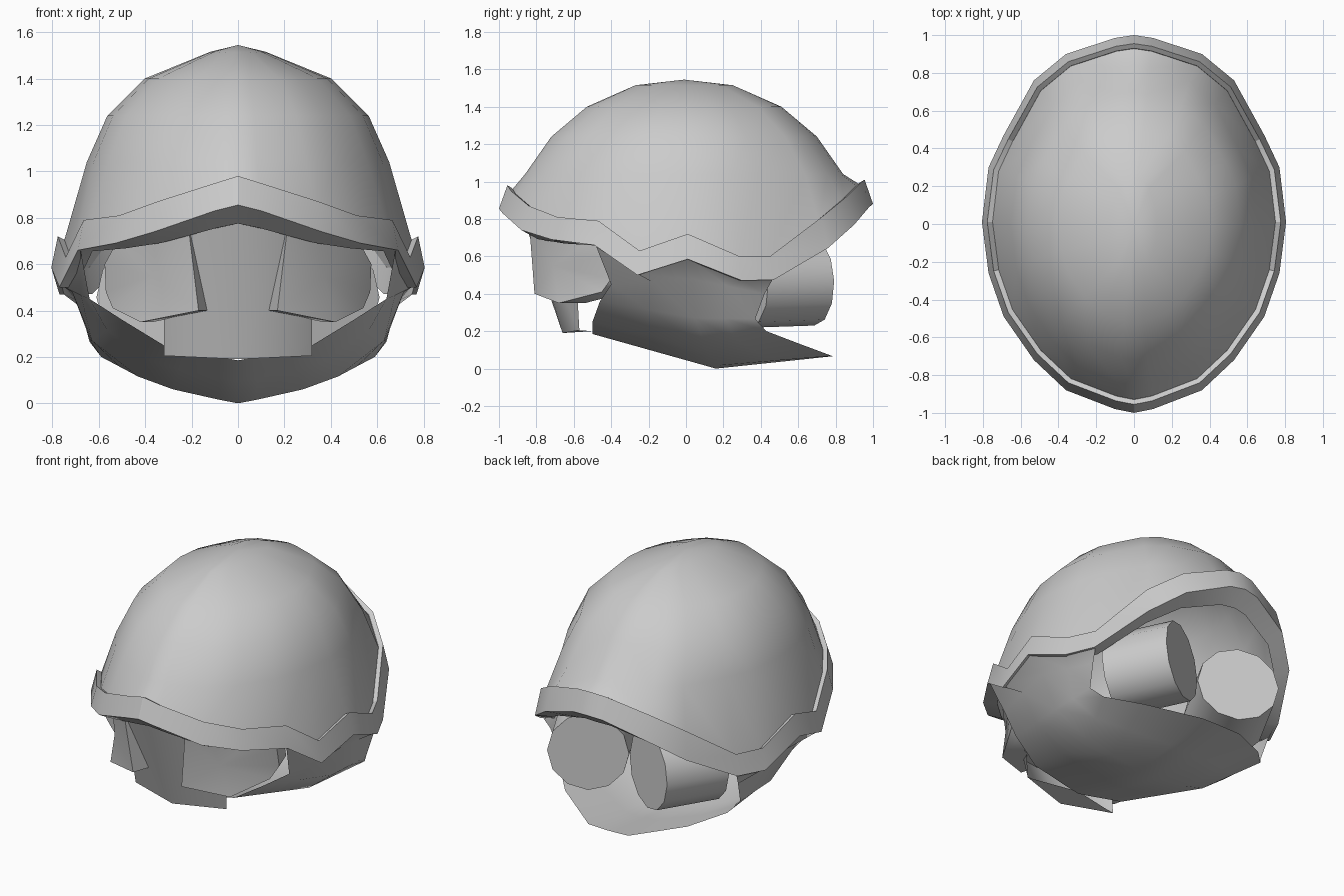
import bpy, bmesh, math
from mathutils import Vector

if "Cube" in bpy.data.objects:
    bpy.data.objects.remove(bpy.data.objects["Cube"])


def finish(bm, name, angle=35, clip=True):
    """Merge, mirror in x and shade a right-half mesh."""
    bmesh.ops.remove_doubles(bm, verts=bm.verts, dist=0.0005)
    bmesh.ops.recalc_face_normals(bm, faces=bm.faces)
    me = bpy.data.meshes.new(name)
    bm.to_mesh(me)
    bm.free()
    ob = bpy.data.objects.new(name, me)
    bpy.context.collection.objects.link(ob)
    bpy.ops.object.select_all(action='DESELECT')
    ob.select_set(True)
    bpy.context.view_layer.objects.active = ob
    mod = ob.modifiers.new("mirror", 'MIRROR')
    mod.use_clip = clip
    mod.use_mirror_merge = clip
    bpy.ops.object.modifier_apply(modifier=mod.name)
    bpy.ops.object.shade_smooth_by_angle(angle=math.radians(angle))
    return ob


def grid(name, rows, closed=False, angle=35):
    """Skin rows of points (right half), mirrored in x."""
    bm = bmesh.new()
    vs = [[bm.verts.new(p) for p in row] for row in rows]
    n = len(vs)
    for i in range(n if closed else n - 1):
        a, b = vs[i], vs[(i + 1) % n]
        for j in range(len(a) - 1):
            bm.faces.new((a[j], a[j + 1], b[j + 1], b[j]))
    return finish(bm, name, angle)


# Rim outline, front to back: x, y, top z, bottom z
RIM = [(0, -1, .98, .855), (.1, -.98, .95, .83), (.36, -.88, .87, .74),
       (.53, -.72, .81, .69), (.69, -.49, .79, .66), (.77, -.26, .63, .50),
       (.805, .01, .72, .585), (.77, .30, .60, .47), (.69, .47, .60, .475),
       (.53, .76, .81, .645), (.36, .9, .92, .77), (.1, .985, 1.0, .87),
       (0, 1, 1.01, .88)]

# Dome shell: rim outline shrinking in rings towards the crown
rows = [[(x * .935, y * .935, t - .03) for x, y, t, b in RIM]]
for fx, fy, z in [(.81, .85, 1.04), (.70, .71, 1.24), (.50, .52, 1.40),
                  (.15, .26, 1.515), (0, 0, 1.545)]:
    rows.append([(x * fx, y * fy - .01, z) for x, y, t, b in RIM])
grid("dome_shell", rows, angle=50)

# Rim band: four-sided section following the outline
grid("rim_band", [
    [(x * .93, y * .93, t - .015) for x, y, t, b in RIM],
    [(x * .965, y * .955, t) for x, y, t, b in RIM],
    [(x, y, b) for x, y, t, b in RIM],
    [(x * .91, y * .9, b - .08 * y ** 4) for x, y, t, b in RIM],
], closed=True, angle=30)

# Jaw bowl: top row hugs the rim, then front lip, middle, back lip down to the keel
rows = [[(x * .985, y * .99, b + .005) for x, y, t, b in RIM[4:9]]]
for f, m, r in [
        ((.64, -.40, .45), (.715, .03, .48), (.66, .42, .40)),
        ((.50, -.46, .36), (.63, .05, .27), (.64, .37, .265)),
        ((.32, -.50, .25), (.43, .10, .115), (.59, .43, .20)),
        ((.22, -.50, .23), (.28, .13, .06), (.43, .60, .135)),
        ((.08, -.50, .20), (.08, .15, .015), (.14, .78, .068)),
        ((0, -.50, .185), (0, .16, 0), (0, .785, .066))]:
    f, m, r = Vector(f), Vector(m), Vector(r)
    rows.append([f, (f + m) / 2, m, (m + r) / 2, r])
grid("jaw_bowl", rows, angle=40)

# Nose wedge: central tapering facet with folded sides
bm = bmesh.new()
top, mid, side, low, tip, back_top, back_low = [bm.verts.new(p) for p in [
    (0, -.86, .775), (.21, -.82, .73), (.32, -.60, .72), (.32, -.57, .205),
    (0, -.66, .19), (0, -.5, .74), (0, -.5, .2)]]
for f in [(top, mid, tip), (mid, side, low, tip), (top, back_top, side, mid),
          (tip, low, back_low)]:
    bm.faces.new(f)
finish(bm, "nose_wedge", 50)

# Eye lenses: angled faceted plates with depth
FRONT = [(.21, -.835, .73), (.17, -.81, .40), (.42, -.68, .35),
         (.54, -.45, .41), (.57, -.40, .48), (.575, -.43, .60),
         (.52, -.50, .70), (.35, -.76, .73)]
bm = bmesh.new()
a = [bm.verts.new(p) for p in FRONT]
b = [bm.verts.new(Vector(p) + Vector((-.05, .14, 0))) for p in FRONT]
c = bm.verts.new((.37, -.71, .55))
for i in range(len(a)):
    j = (i + 1) % len(a)
    bm.faces.new((a[i], a[j], c))
    bm.faces.new((a[i], b[i], b[j], a[j]))
bm.faces.new(b)
finish(bm, "eye_lens", 40)

# Rear canisters: two cylinders converging at the back
axis = Vector((-.47, .88, .03)).normalized()
centre = Vector((.212, .68, .468)) - axis * .2
bm = bmesh.new()
bmesh.ops.create_cone(bm, cap_ends=True, segments=12, radius1=.238,
                      radius2=.238, depth=.4)
bmesh.ops.transform(bm, verts=bm.verts,
                    matrix=axis.to_track_quat('Z', 'Y').to_matrix().to_4x4())
bmesh.ops.translate(bm, vec=centre, verts=bm.verts)
finish(bm, "rear_canister", 40, clip=False)
